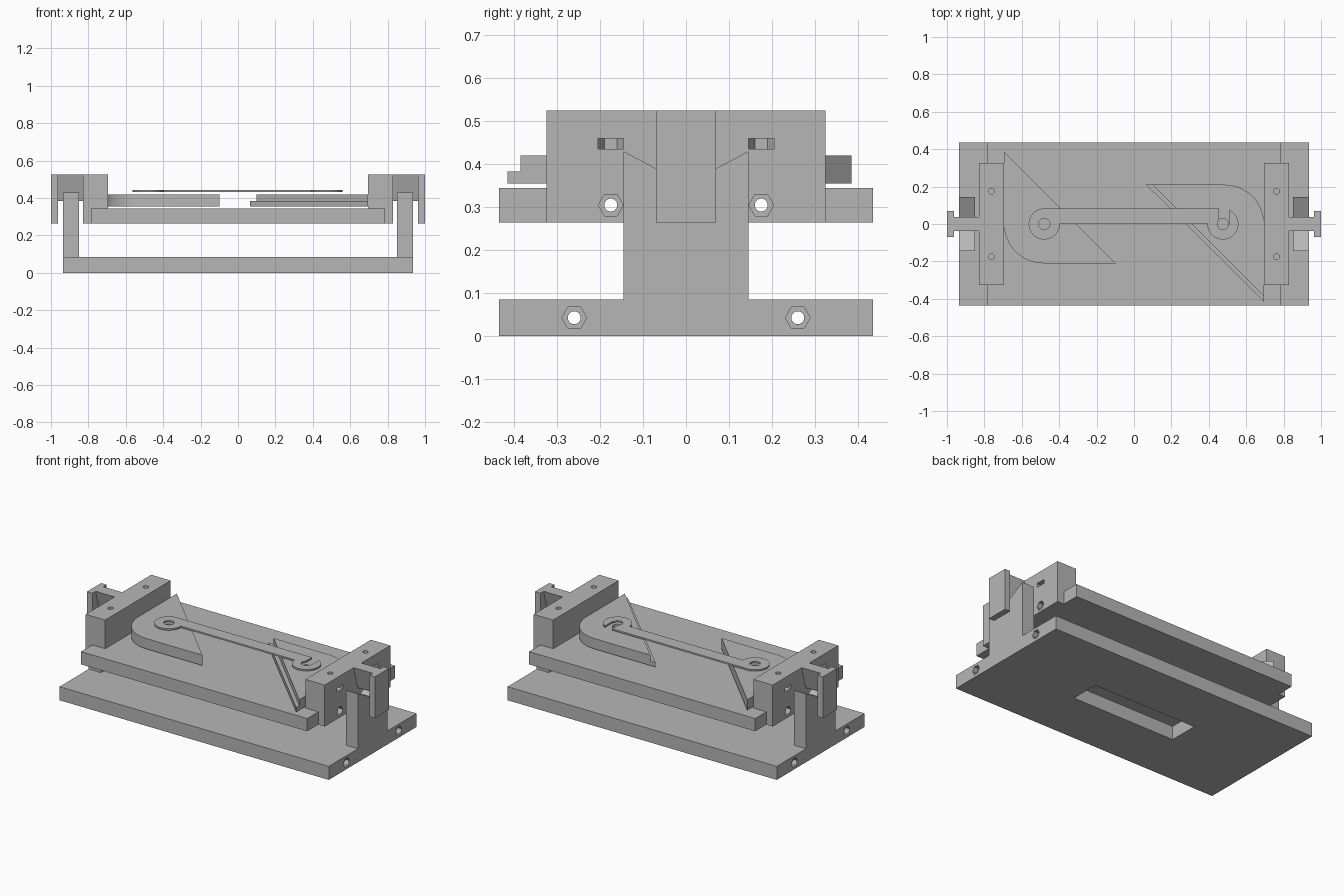
import bpy, bmesh
from math import sin, cos, radians

cube = bpy.data.objects.get("Cube")
if cube:
    bpy.data.objects.remove(cube, do_unlink=True)

GREY = (0.47, 0.47, 0.47, 1)
mat = bpy.data.materials.new("plain_grey")
mat.use_nodes = True
mat.diffuse_color = GREY
mat.node_tree.nodes["Principled BSDF"].inputs["Base Color"].default_value = GREY


def prism(name, axis, outline, lo, hi):
    """Extrude a 2D outline from lo to hi along the x, y or z axis."""
    place = {"x": lambda a, b, h: (h, a, b),
             "y": lambda a, b, h: (a, h, b),
             "z": lambda a, b, h: (a, b, h)}[axis]
    bm = bmesh.new()
    ends = [[bm.verts.new(place(a, b, h)) for a, b in outline] for h in (lo, hi)]
    for end in ends:
        bm.faces.new(end)
    n = len(outline)
    for i in range(n):
        j = (i + 1) % n
        bm.faces.new((ends[0][i], ends[0][j], ends[1][j], ends[1][i]))
    bmesh.ops.recalc_face_normals(bm, faces=bm.faces)
    mesh = bpy.data.meshes.new(name)
    bm.to_mesh(mesh)
    bm.free()
    mesh.materials.append(mat)
    obj = bpy.data.objects.new(name, mesh)
    bpy.context.collection.objects.link(obj)
    return obj


def rect(a0, a1, b0, b1):
    return [(a0, b0), (a1, b0), (a1, b1), (a0, b1)]


def arc(a, b, r, start, end, steps=32):
    angles = [radians(start + (end - start) * i / steps) for i in range(steps + 1)]
    return [(a + r * cos(t), b + r * sin(t)) for t in angles]


def ring(a, b, r, sides=32, start=0):
    return arc(a, b, r, start, start + 360, sides)[:-1]


def combine(obj, others, operation):
    """Apply a boolean with each helper, then delete the helper."""
    for other in others:
        mod = obj.modifiers.new("cut", "BOOLEAN")
        mod.operation = operation
        mod.solver = "EXACT"
        mod.object = other
        bpy.context.view_layer.objects.active = obj
        bpy.ops.object.modifier_apply(modifier=mod.name)
        bpy.data.objects.remove(other, do_unlink=True)


def smooth(obj):
    bpy.ops.object.select_all(action="DESELECT")
    obj.select_set(True)
    bpy.context.view_layer.objects.active = obj
    bpy.ops.object.shade_smooth_by_angle(angle=radians(30))


def screw_bores(y, z, x_end):
    """Long bores along x with a hexagonal nut seat at each end."""
    cutters = []
    for sy in (-1, 1):
        cutters.append(prism("bore", "x", ring(sy * y, z, 0.015), -1.1, 1.1))
        for sx in (-1, 1):
            lo, hi = sorted((sx * (x_end - 0.03), sx * 1.1))
            cutters.append(prism("nut_seat", "x", ring(sy * y, z, 0.029, 6), lo, hi))
    return cutters


# Base plate with a central slot and two notched bearing posts
base = prism("base_frame", "z", rect(-0.935, 0.935, -0.435, 0.435), 0, 0.085)
notched = [(-0.145, 0.04), (0.145, 0.04), (0.145, 0.43), (0, 0.353), (-0.145, 0.43)]
combine(base, [prism("post", "x", notched, *ends)
               for ends in ((-0.935, -0.85), (0.85, 0.935))], "UNION")
combine(base, [prism("slot", "z", rect(-0.36, 0.36, -0.093, 0.093), -0.1, 0.2)]
        + screw_bores(0.26, 0.043, 0.935), "DIFFERENCE")
smooth(base)

# Rocking deck
deck = prism("deck_plate", "z", rect(-0.785, 0.785, -0.435, 0.435), 0.265, 0.345)
combine(deck, [prism("bore", "x", ring(s * 0.175, 0.305, 0.015), -1, 1)
               for s in (-1, 1)], "DIFFERENCE")
smooth(deck)

# End holders, knife edges and end flanges
for side, s in (("left", 1), ("right", -1)):
    step = [(0.695, 0.345), (0.785, 0.345), (0.785, 0.265),
            (0.83, 0.265), (0.83, 0.525), (0.695, 0.525)]
    holder = prism(side + "_holder", "y", [(s * x, z) for x, z in step], -0.325, 0.325)
    cutters = screw_bores(0.175, 0.305, 0.83)
    for y in (-0.175, 0.175):
        cutters.append(prism("screw_hole", "z", ring(s * 0.762, y, 0.016), 0.39, 0.6))
        pocket = [(s * a, b) for a, b in
                  arc(0.762, y, 0.03, 90, 270, 3) + [(0.9, y - 0.03), (0.9, y + 0.03)]]
        cutters.append(prism("nut_pocket", "z", pocket, 0.435, 0.46))
    combine(holder, cutters, "DIFFERENCE")
    smooth(holder)
    knife = [(-0.038, 0.525), (0.038, 0.525), (0, 0.385)]
    prism(side + "_knife_edge", "x", knife, *sorted((s * 0.83, s * 0.962)))
    prism(side + "_flange", "x", rect(-0.07, 0.07, 0.265, 0.525),
          *sorted((s * 0.962, s * 1.0)))

# Wedge blocks with one rounded corner, facing each other
wedge = [(-0.695, 0.385), *arc(-0.485, 0, 0.21, 180, 270, 24), (-0.1, -0.21)]
right_wedge = prism("right_wedge", "z", wedge, 0.355, 0.42)
left_wedge = prism("left_wedge", "z", [(-x, -y) for x, y in wedge], 0.355, 0.42)
lip = [(0.695, -0.415), (0.695, -0.385), (0.1, 0.21), (0.065, 0.21)]
prism("left_wedge_lip", "z", lip, 0.355, 0.383)
for obj, x in ((right_wedge, -0.48), (left_wedge, 0.475)):
    combine(obj, [prism("pin_hole", "z", ring(x, 0, 0.03), 0.3, 0.5)], "DIFFERENCE")
    smooth(obj)

# Thin link bar with an eye at one end and an open hook at the other
link = [*arc(-0.48, 0, 0.083, 90, 360, 48), *arc(0.475, 0, 0.083, 180, 425, 48),
        (0.51, 0), (0.455, 0), (0.455, 0.083)]
link_bar = prism("link_bar", "z", link, 0.433, 0.443)
combine(link_bar, [prism("eye", "z", ring(x, 0, 0.03), 0.4, 0.5)
                   for x in (-0.48, 0.475)], "DIFFERENCE")
smooth(link_bar)
